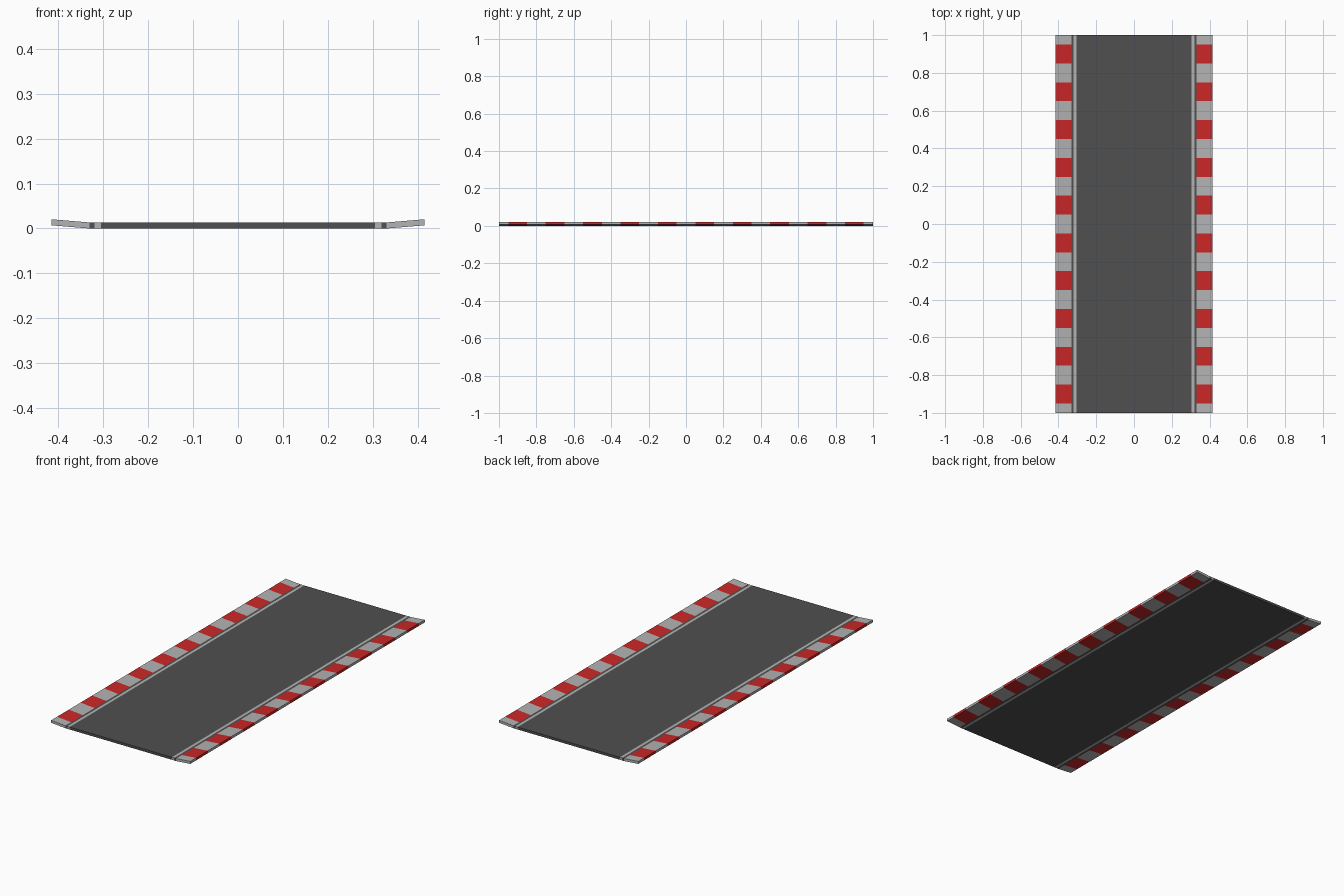
import bpy

if "Cube" in bpy.data.objects:
    bpy.data.objects.remove(bpy.data.objects["Cube"])

T = 0.0135                  # slab thickness
LINE_IN, LINE_OUT = 0.305, 0.319
KERB_IN, KERB_OUT = 0.331, 0.415
RISE = 0.007                # lift of the kerb's outer edge


def material(name, color):
    mat = bpy.data.materials.new(name)
    mat.diffuse_color = (*color, 1)
    mat.use_nodes = True
    mat.node_tree.nodes["Principled BSDF"].inputs["Base Color"].default_value = mat.diffuse_color
    return mat


asphalt = material("asphalt", (0.08, 0.08, 0.08))
red = material("kerb_red", (0.6, 0.02, 0.02))
pale = material("pale_paint", (0.45, 0.45, 0.45))


def strip(name, profile, stations, mats, mirror=True):
    """Sweep an x-z profile along y; materials alternate between stations."""
    n = len(profile)
    verts = [(x, y, z) for y in stations for x, z in profile]
    faces, slots = [], []
    for s in range(len(stations) - 1):
        for i in range(n):
            j = (i + 1) % n
            a, b = s * n, (s + 1) * n
            faces.append((a + i, a + j, b + j, b + i))
            slots.append(s % len(mats))
    last = (len(stations) - 1) * n
    faces += [tuple(reversed(range(n))), tuple(range(last, last + n))]
    slots += [0, (len(stations) - 2) % len(mats)]

    mesh = bpy.data.meshes.new(name)
    mesh.from_pydata(verts, [], faces)
    for mat in mats:
        mesh.materials.append(mat)
    for poly, slot in zip(mesh.polygons, slots):
        poly.material_index = slot
    # profiles run clockwise seen from the front, so turn the faces outward
    mesh.flip_normals()
    obj = bpy.data.objects.new(name, mesh)
    bpy.context.collection.objects.link(obj)
    if mirror:
        obj.modifiers.new("other_side", 'MIRROR')
    return obj


def slab(x0, x1, lift=0):
    """Clockwise cross-section, optionally tilted up at the outer edge."""
    return [(x0, 0), (x0, T), (x1, T + lift), (x1, lift)]


ends = [-1, 1]
# Driving surface, painted edge lines and narrow asphalt shoulders
strip("road_surface", slab(-LINE_IN, LINE_IN), ends, [asphalt], mirror=False)
strip("edge_lines", slab(LINE_IN, LINE_OUT), ends, [pale])
strip("shoulders", slab(LINE_OUT, KERB_IN), ends, [asphalt])

# Tilted kerbs with alternating pale and red blocks, half blocks at the ends
stations = [-1] + [-0.95 + 0.1 * i for i in range(20)] + [1]
strip("kerbs", slab(KERB_IN, KERB_OUT, RISE), stations, [pale, red])
